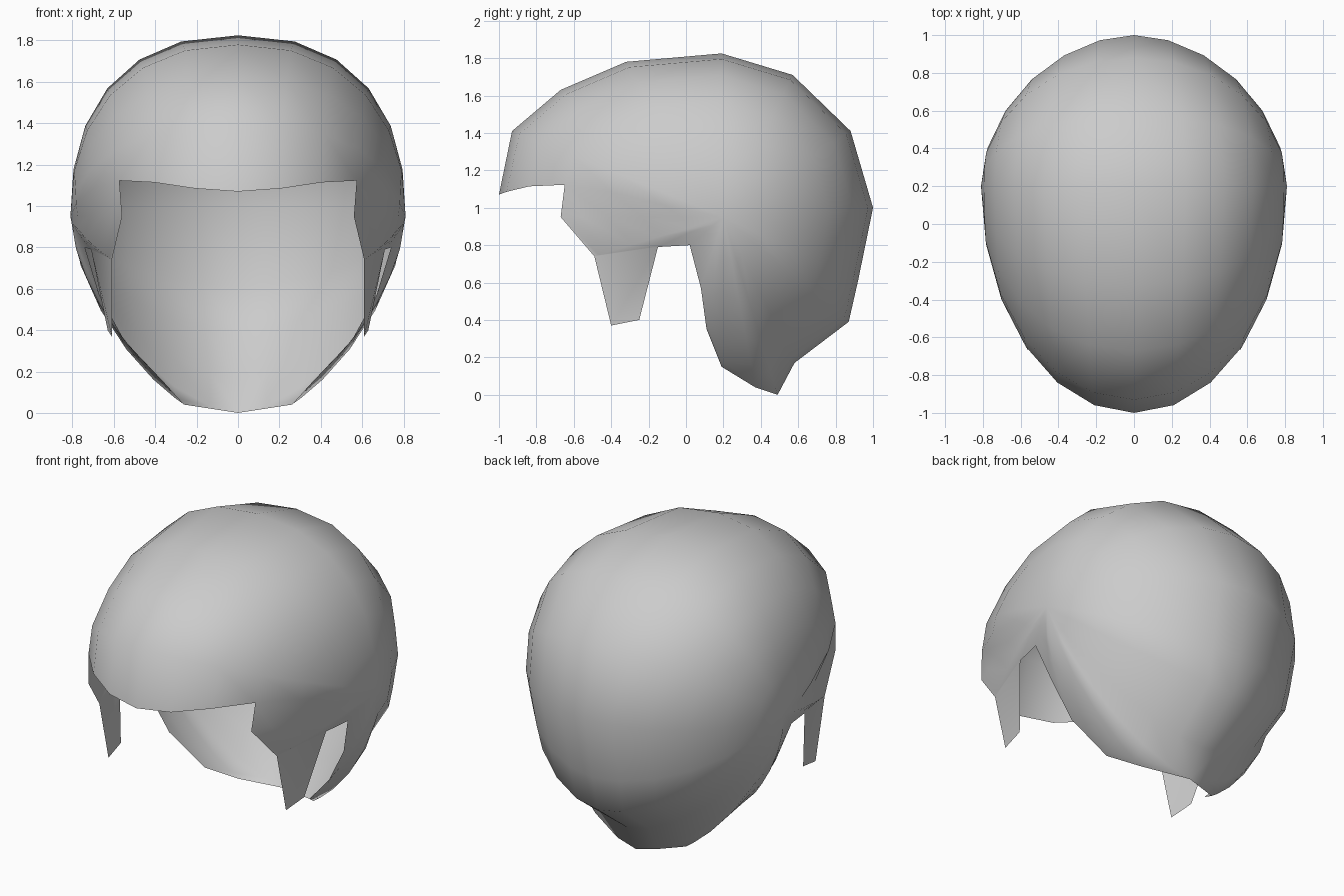
import bpy, bmesh, math

if "Cube" in bpy.data.objects:
    bpy.data.objects.remove(bpy.data.objects["Cube"])

W = 0.81                    # half width at the widest point
CY, CZ = 0.2, 0.95          # widest point in the side view
RINGS = 6
CORNER = 2                  # forehead rib vertex that forms the temple corner

# Half outline in side view (y, z, x): profile points have x = 0, hairline points have x > 0
OUTLINE = [
    (-1.00, 1.07, 0), (-0.93, 1.41, 0), (-0.67, 1.63, 0), (-0.32, 1.78, 0),
    (0.19, 1.825, 0), (0.57, 1.71, 0), (0.88, 1.41, 0), (1.00, 1.00, 0),
    (0.92, 0.61, 0), (0.87, 0.39, 0), (0.58, 0.17, 0), (0.49, 0.0, 0),   # back and nape
    (0.37, 0.04, 0.26), (0.19, 0.15, 0.36), (0.11, 0.35, 0.55), (0.08, 0.57, 0.67),
    (0.02, 0.80, 0.74), (-0.15, 0.79, 0.71),                             # ear notch
    (-0.49, 0.74, 0.61), (-0.67, 0.95, 0.56),                            # temple
]

bm = bmesh.new()
pole = bm.verts.new((W, CY, CZ))


def column(i, y, z, xb):
    """Superelliptic rib from the widest point to the outline."""
    dy, dz = y - CY, z - CZ
    r = math.hypot(dy, dz)
    up, down, back = max(0, dz / r), max(0, -dz / r), max(0, dy / r)
    p = 2 + 0.35 * up ** 2 - 0.4 * down ** 2 - 0.15 * back ** 2
    if 0 < xb and y < 0.1:
        p = 1.4                                          # flatter around the ear
    rho_b = (1 - (xb / W) ** p) ** (1 / p)
    verts = []
    for k in range(1, RINGS + 1):
        t = math.sin(k / RINGS * math.pi / 2)
        x = W * max(0, 1 - (rho_b * t) ** p) ** (1 / p)
        if k == RINGS:
            x = xb
        lift = 0.6 * t * t * (1 - t) if i == 0 else 0    # arched forehead hairline
        verts.append(bm.verts.new((x, CY + dy * t, CZ + dz * t + lift)))
    return verts


cols = [column(i, *pt) for i, pt in enumerate(OUTLINE)]

# Skin between ribs; the last gap stops at the temple corner of the forehead rib
for i, a in enumerate(cols):
    last = i == len(cols) - 1
    b = cols[(i + 1) % len(cols)]
    bm.faces.new((pole, a[0], b[0]))
    for k in range(RINGS - 1):
        k0, k1 = (min(k, CORNER), min(k + 1, CORNER)) if last else (k, k + 1)
        if k0 == k1:
            bm.faces.new((a[k], a[k + 1], b[k0]))
        else:
            bm.faces.new((a[k], a[k + 1], b[k1], b[k0]))

# Sideburn in front of the ear
tip = [bm.verts.new(c) for c in ((0.63, -0.25, 0.40), (0.61, -0.40, 0.37))]
bm.faces.new((cols[-3][-1], tip[0], tip[1], cols[-2][-1]))

bmesh.ops.recalc_face_normals(bm, faces=bm.faces)
if sum(f.normal.x for f in bm.faces) < 0:
    bmesh.ops.reverse_faces(bm, faces=bm.faces)
for f in bm.faces:
    f.smooth = True

mesh = bpy.data.meshes.new("hair_cap")
bm.to_mesh(mesh)
bm.free()
hair = bpy.data.objects.new("hair_cap", mesh)
bpy.context.collection.objects.link(hair)
mirror = hair.modifiers.new("mirror", 'MIRROR')
mirror.use_clip = True
mirror.merge_threshold = 0.001
